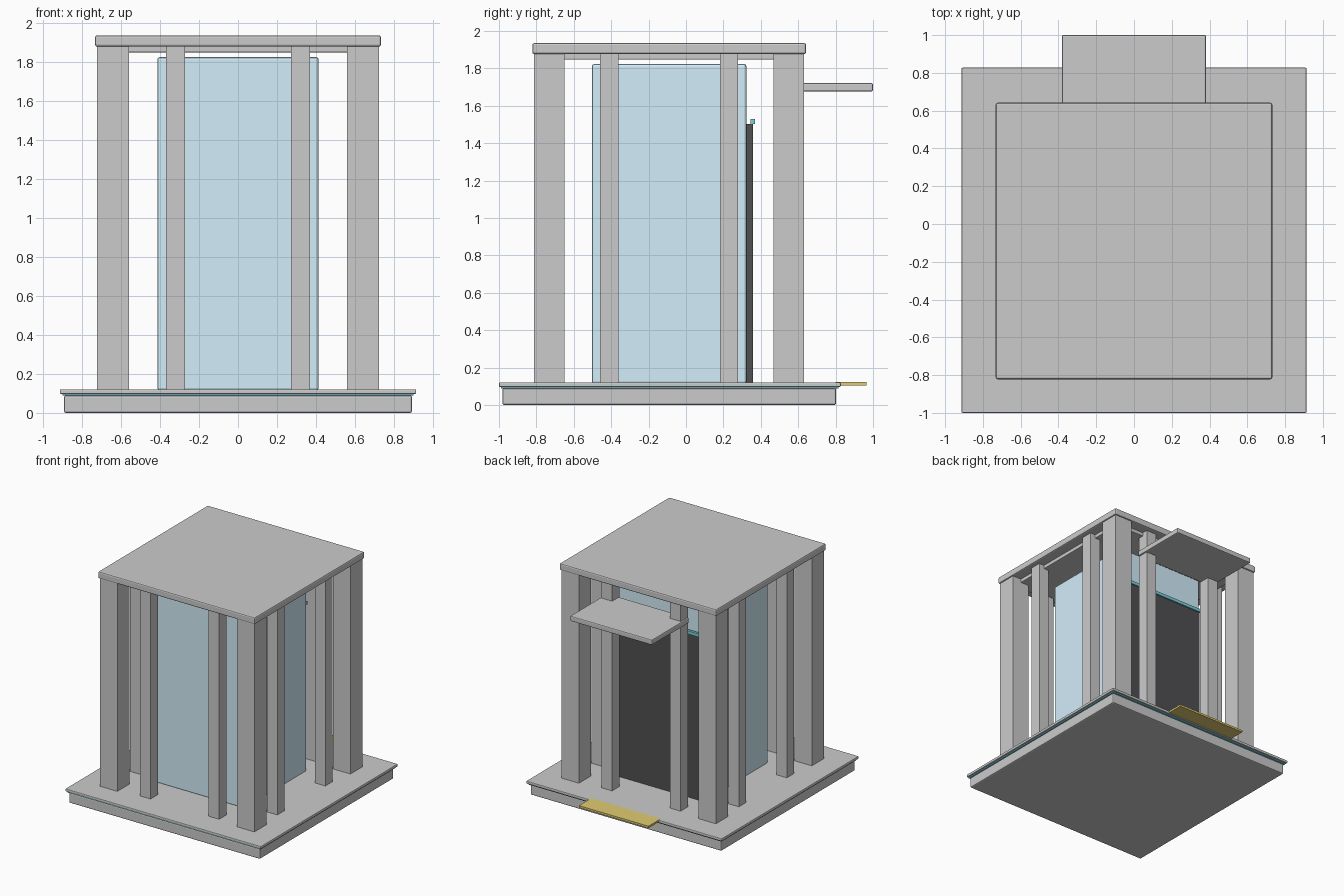
import bpy

if "Cube" in bpy.data.objects:
    bpy.data.objects.remove(bpy.data.objects["Cube"])


def material(name, rgb):
    m = bpy.data.materials.new(name)
    m.diffuse_color = (*rgb, 1)
    m.use_nodes = True
    m.node_tree.nodes["Principled BSDF"].inputs["Base Color"].default_value = m.diffuse_color
    return m


GLASS = material("pale_blue", (0.65, 0.85, 0.95))
CYAN = material("cyan", (0.2, 0.62, 0.72))
DARK = material("charcoal", (0.08, 0.08, 0.085))
GOLD = material("gold", (0.75, 0.6, 0.16))


def box(name, x, y, z, mat=None, bevel=0):
    """Box from (min, max) ranges, with an optional small edge bevel."""
    bpy.ops.mesh.primitive_cube_add(size=1, location=[sum(r) / 2 for r in (x, y, z)])
    ob = bpy.context.object
    ob.name = name
    ob.scale = [r[1] - r[0] for r in (x, y, z)]
    bpy.ops.object.transform_apply(location=False, rotation=False, scale=True)
    if bevel:
        mod = ob.modifiers.new("edge_bevel", 'BEVEL')
        mod.width = bevel
        mod.segments = 2
    if mat:
        ob.data.materials.append(mat)
    return ob


def column(name, cx, cy, width):
    h = width / 2
    box(name, (cx - h, cx + h), (cy - h, cy + h), (0.11, 1.885))


# Stepped base with a thin coloured band
box("base", (-0.892, 0.892), (-0.982, 0.803), (0, 0.09), bevel=0.01)
box("base_band", (-0.9, 0.9), (-0.99, 0.815), (0.088, 0.099), CYAN)
box("base_slab", (-0.913, 0.913), (-1, 0.828), (0.097, 0.121), bevel=0.006)

# Inner chamber
box("chamber", (-0.413, 0.413), (-0.503, 0.323), (0.115, 1.823), GLASS, 0.012)

# Corner columns and paired slim columns on all four sides
CY = -0.09
for sx in (-1, 1):
    for sy in (-1, 1):
        column("corner_column", 0.64 * sx, CY + 0.64 * sy, 0.163)
        column("slim_column", 0.32 * sx, CY + 0.64 * sy, 0.098)
        column("slim_column", 0.64 * sx, CY + 0.32 * sy, 0.098)

# Roof
box("roof_underside", (-0.64, 0.64), (CY - 0.64, CY + 0.64), (1.847, 1.885), bevel=0.006)
box("roof", (-0.732, 0.732), (CY - 0.732, CY + 0.732), (1.877, 1.935), bevel=0.01)

# Rear entrance: door, lintel strip, canopy and step
box("door", (-0.385, 0.385), (0.318, 0.357), (0.115, 1.503), DARK)
box("door_strip", (-0.39, 0.39), (0.346, 0.368), (1.503, 1.53), CYAN)
box("canopy", (-0.382, 0.382), (0.505, 1.0), (1.677, 1.722), bevel=0.008)
box("door_step", (-0.325, 0.325), (0.80, 0.965), (0.105, 0.122), GOLD)
